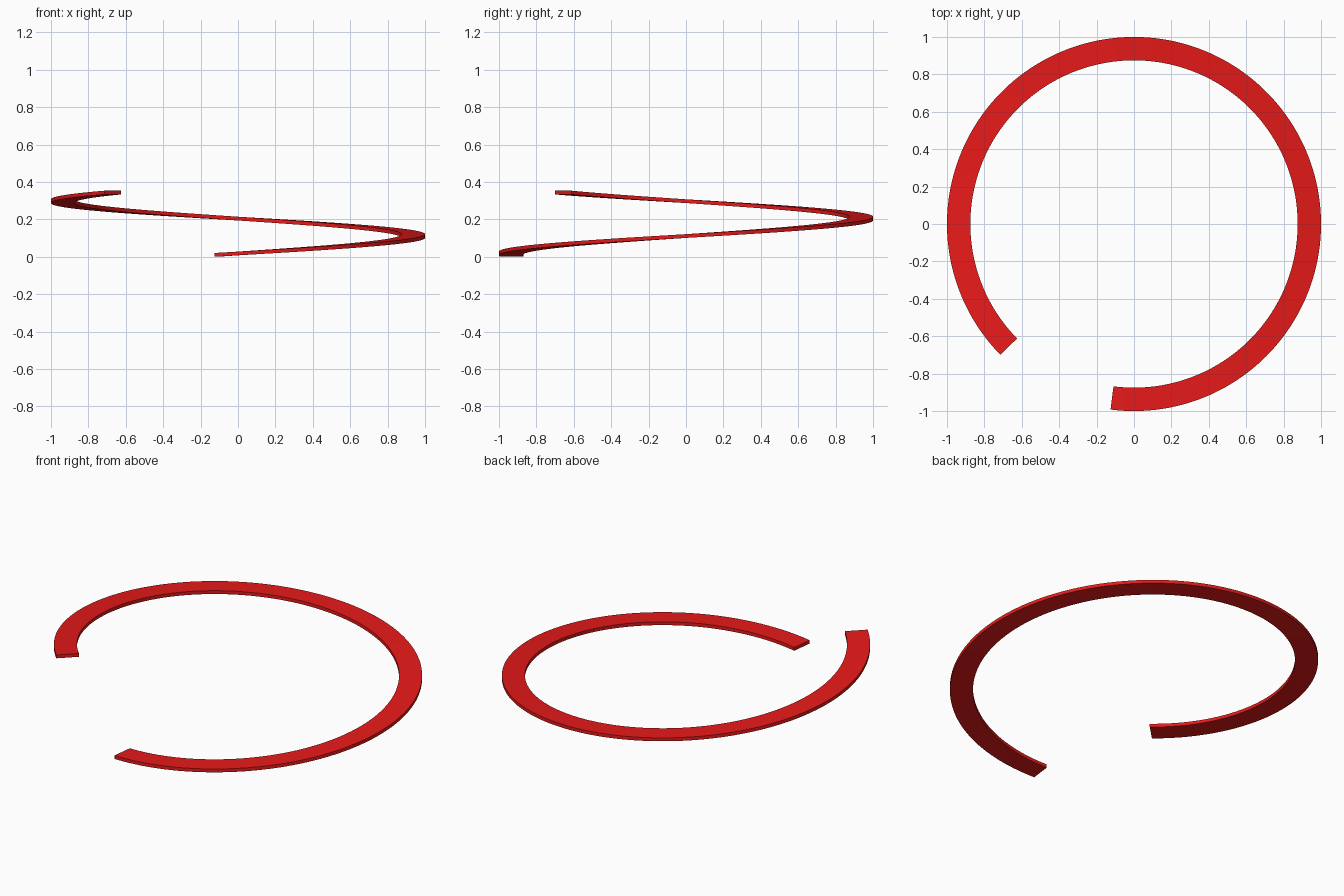
import bpy, bmesh, math

if "Cube" in bpy.data.objects:
    bpy.data.objects.remove(bpy.data.objects["Cube"])

START, END = math.radians(-97.2), math.radians(224.4)
R_IN, R_OUT = 0.875, 1.0
RISE, THICK, STEPS = 0.333, 0.02, 160

# rectangular cross-section swept along a rising arc
bm = bmesh.new()
profile = [(R_IN, 0), (R_OUT, 0), (R_OUT, THICK), (R_IN, THICK)]
rings = []
for i in range(STEPS + 1):
    t = i / STEPS
    a = START + (END - START) * t
    rings.append([bm.verts.new((r * math.cos(a), r * math.sin(a), RISE * t + h)) for r, h in profile])
for a, b in zip(rings, rings[1:]):
    for k in range(4):
        n = (k + 1) % 4
        bm.faces.new((a[k], a[n], b[n], b[k]))

# end caps
bm.faces.new(rings[0])
bm.faces.new(rings[-1])
bmesh.ops.recalc_face_normals(bm, faces=bm.faces)

mesh = bpy.data.meshes.new("helical_strip")
bm.to_mesh(mesh)
bm.free()
strip = bpy.data.objects.new("helical_strip", mesh)
bpy.context.collection.objects.link(strip)

# red finish
red = bpy.data.materials.new("red")
red.diffuse_color = (0.8, 0.01, 0.01, 1)
red.use_nodes = True
red.node_tree.nodes["Principled BSDF"].inputs["Base Color"].default_value = red.diffuse_color
mesh.materials.append(red)

# smooth curve, crisp edges
bpy.context.view_layer.objects.active = strip
strip.select_set(True)
bpy.ops.object.shade_smooth_by_angle(angle=math.radians(30))
